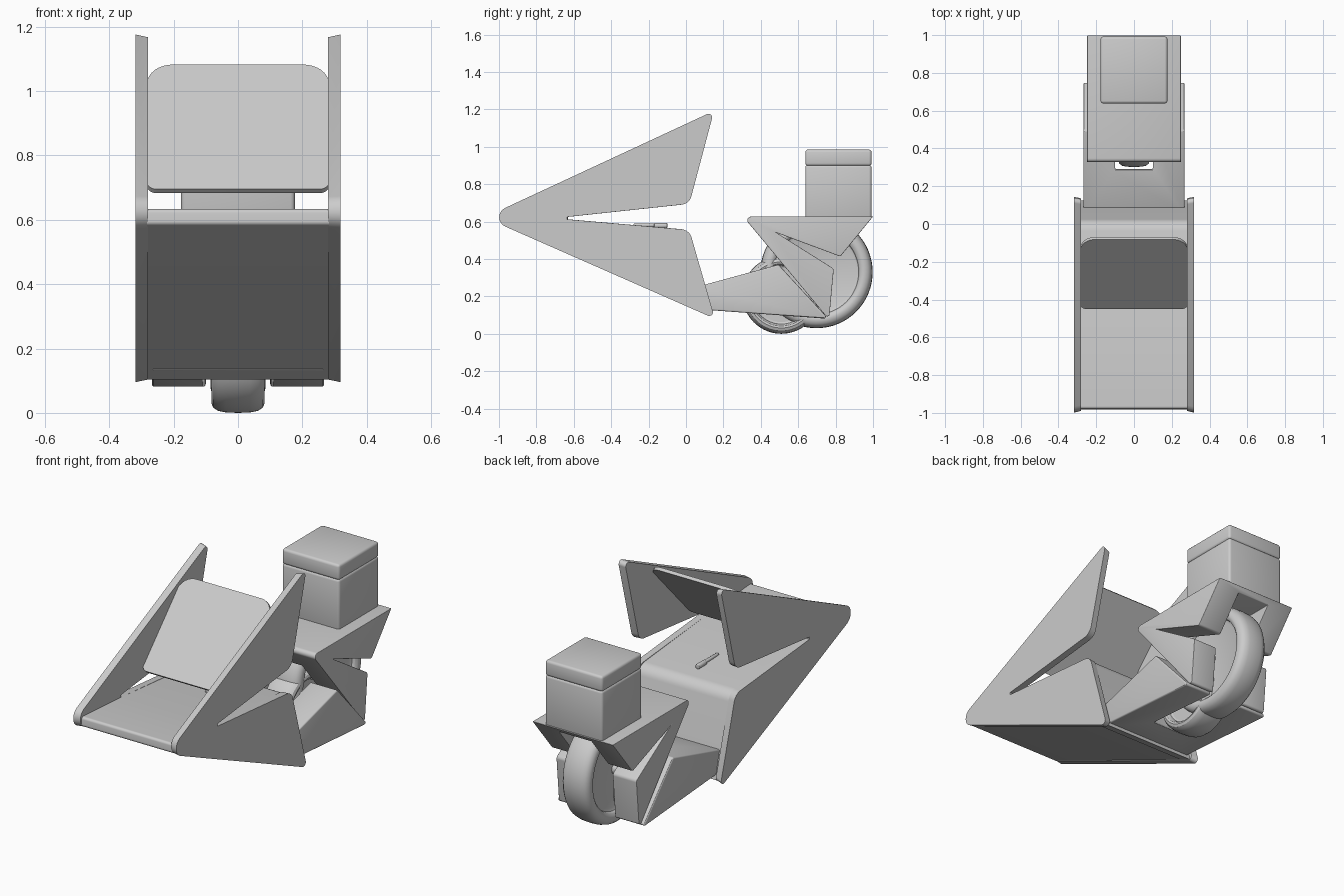
import bpy, bmesh, math
from mathutils import Vector, Matrix

if "Cube" in bpy.data.objects:
    bpy.data.objects.remove(bpy.data.objects["Cube"])


def rounded(pts):
    """Corners (y, z, radius) -> outline with filleted corners."""
    out = []
    n = len(pts)
    for i, (y, z, r) in enumerate(pts):
        p = Vector((y, z))
        if r == 0:
            out.append(p)
            continue
        a = (Vector(pts[i - 1][:2]) - p).normalized()
        b = (Vector(pts[(i + 1) % n][:2]) - p).normalized()
        half = a.angle(b) / 2
        c = p + (a + b).normalized() * r / math.sin(half)
        t0 = p + a * r / math.tan(half) - c
        t1 = p + b * r / math.tan(half) - c
        turn = t0.angle_signed(t1)
        for k in range(9):
            q = t0.copy()
            q.rotate(Matrix.Rotation(-turn * k / 8, 2))
            out.append(c + q)
    return out


def finish(name, bm, bevel=0, cutter=None):
    bmesh.ops.recalc_face_normals(bm, faces=bm.faces)
    me = bpy.data.meshes.new(name)
    bm.to_mesh(me)
    bm.free()
    ob = bpy.data.objects.new(name, me)
    bpy.context.collection.objects.link(ob)
    bpy.ops.object.select_all(action='DESELECT')
    ob.select_set(True)
    bpy.context.view_layer.objects.active = ob
    if cutter:
        m = ob.modifiers.new("slot", 'BOOLEAN')
        m.operation = 'DIFFERENCE'
        m.solver = 'EXACT'
        m.object = cutter
        bpy.ops.object.modifier_apply(modifier=m.name)
    if bevel:
        m = ob.modifiers.new("edges", 'BEVEL')
        m.width, m.segments = bevel, 3
        m.limit_method, m.angle_limit = 'ANGLE', math.radians(40)
        bpy.ops.object.modifier_apply(modifier=m.name)
    bpy.ops.object.shade_smooth_by_angle(angle=math.radians(30))
    return ob


def prism(name, pts, x0, x1, bevel=0, inner=1.0, pivot=(0, 0), matrix=None, cutter=None):
    """Extrude an outline from x0 to x1, the x0 end scaled by inner about pivot."""
    outline = rounded(pts)
    pv = Vector(pivot)
    bm = bmesh.new()
    a = [bm.verts.new((x0, *(pv + (p - pv) * inner))) for p in outline]
    b = [bm.verts.new((x1, *p)) for p in outline]
    bm.faces.new(a)
    bm.faces.new(b)
    for i in range(len(a)):
        j = (i + 1) % len(a)
        bm.faces.new((a[i], a[j], b[j], b[i]))
    if matrix:
        bm.transform(matrix)
    return finish(name, bm, bevel, cutter)


def box(name, lo, hi, bevel=0):
    bm = bmesh.new()
    bmesh.ops.create_cube(bm, size=1)
    for v in bm.verts:
        v.co = [lo[i] + (v.co[i] + 0.5) * (hi[i] - lo[i]) for i in range(3)]
    return finish(name, bm, bevel)


def wheel(name, y, z, R, w):
    """Lathe a rounded tyre with a recessed hub around the x axis."""
    half = [(0.6, 0), (0.6, .70), (.68, .75), (.85, .765), (.96, .80), (1, .85),
            (.93, .92), (.75, .97), (.45, .993)]
    prof = [(-u * w, v * R) for u, v in half] + [(0, R)] + [(u * w, v * R) for u, v in half[::-1]]
    bm = bmesh.new()
    vs = [bm.verts.new((u, v, 0)) for u, v in prof]
    es = [bm.edges.new(e) for e in zip(vs, vs[1:])]
    bmesh.ops.spin(bm, geom=vs + es, cent=(0, 0, 0), axis=(1, 0, 0),
                   angle=math.tau, steps=64, use_duplicate=False)
    bmesh.ops.remove_doubles(bm, verts=bm.verts, dist=1e-5)
    bmesh.ops.translate(bm, vec=(0, y, z), verts=bm.verts)
    return finish(name, bm)


# Arrow-shaped side panels of the front shell
panel = [(-1.077, .622, .055), (.150, 1.192, .02), (.018, .695, .06), (-.635, .625, 0),
         (-.635, .612, 0), (.018, .555, .06), (.155, .08, .02)]
for s, side in ((-1, "left"), (1, "right")):
    prism(side + "_side_panel", panel, s * .28, s * .318, inner=.985, pivot=(-.4, .625))

# Wedge body between the panels
prism("front_wedge_body", [(-.978, .635, .014), (-.63, .612, 0), (.012, .553, .07),
                           (.125, .104, 0), (-.982, .586, .014)], -.283, .283)

# Slanted windscreen
d = Vector((0, .69, .725)).normalized()
nrm = Vector((0, -d.z, d.y))
mat = Matrix(((0, 1, 0, 0), (nrm.y, 0, d.y, -.45), (nrm.z, 0, d.z, .695), (0, 0, 0, 1)))
prism("windscreen", [(-.282, 0, .03), (.282, 0, .03), (.282, .535, .08), (-.282, .535, .08)],
      -.018, 0, matrix=mat)

# Small control stick on the wedge
for name, r, y0, y1, zc in (("control_stick", .009, -.28, -.15, .580),
                            ("control_grip", .014, -.17, -.10, .578)):
    bm = bmesh.new()
    bmesh.ops.create_cone(bm, cap_ends=True, segments=20, radius1=r, radius2=r, depth=y1 - y0,
                          matrix=Matrix.Translation((0, (y0 + y1) / 2, zc))
                          @ Matrix.Rotation(math.pi / 2, 4, 'X'))
    finish(name, bm, .004)

# Wheel slots cut out of the rear parts
low_slot = box("lower_slot_cutter", (-.1, .29, -.1), (.1, 1.2, .6))
top_slot = box("upper_slot_cutter", (-.1, .42, -.1), (.1, 1.2, .6))

# Lower arms carrying the wheels, and the folded saddle above
prism("lower_arms", [(.05, .249, 0), (.495, .37, .015), (.762, .08, .01), (.05, .132, 0)],
      -.268, .268, bevel=.008, cutter=low_slot)
prism("rear_saddle", [(.305, .627, .02), (1.0, .627, 0), (.825, .413, .015), (.485, .54, 0),
                      (.79, .348, .02), (.765, .075, .012)],
      -.248, .248, bevel=.003, cutter=top_slot)
for cutter in (low_slot, top_slot):
    cutter.hide_render = True
    cutter.hide_set(True)

# Tall box with a lid
box("storage_box", (-.177, .638, .615), (.177, .992, .903), .014)
box("box_lid", (-.177, .638, .898), (.177, .992, .985), .014)

# Wheels
wheel("large_wheel", .698, .33, .3, .085)
wheel("small_wheel", .51, .208, .208, .083)
# Axle between the arms
bm = bmesh.new()
bmesh.ops.create_cone(bm, cap_ends=True, segments=24, radius1=.03, radius2=.03, depth=.24,
                      matrix=Matrix.Translation((0, .698, .33)) @ Matrix.Rotation(math.pi / 2, 4, 'Y'))
finish("axle", bm)
